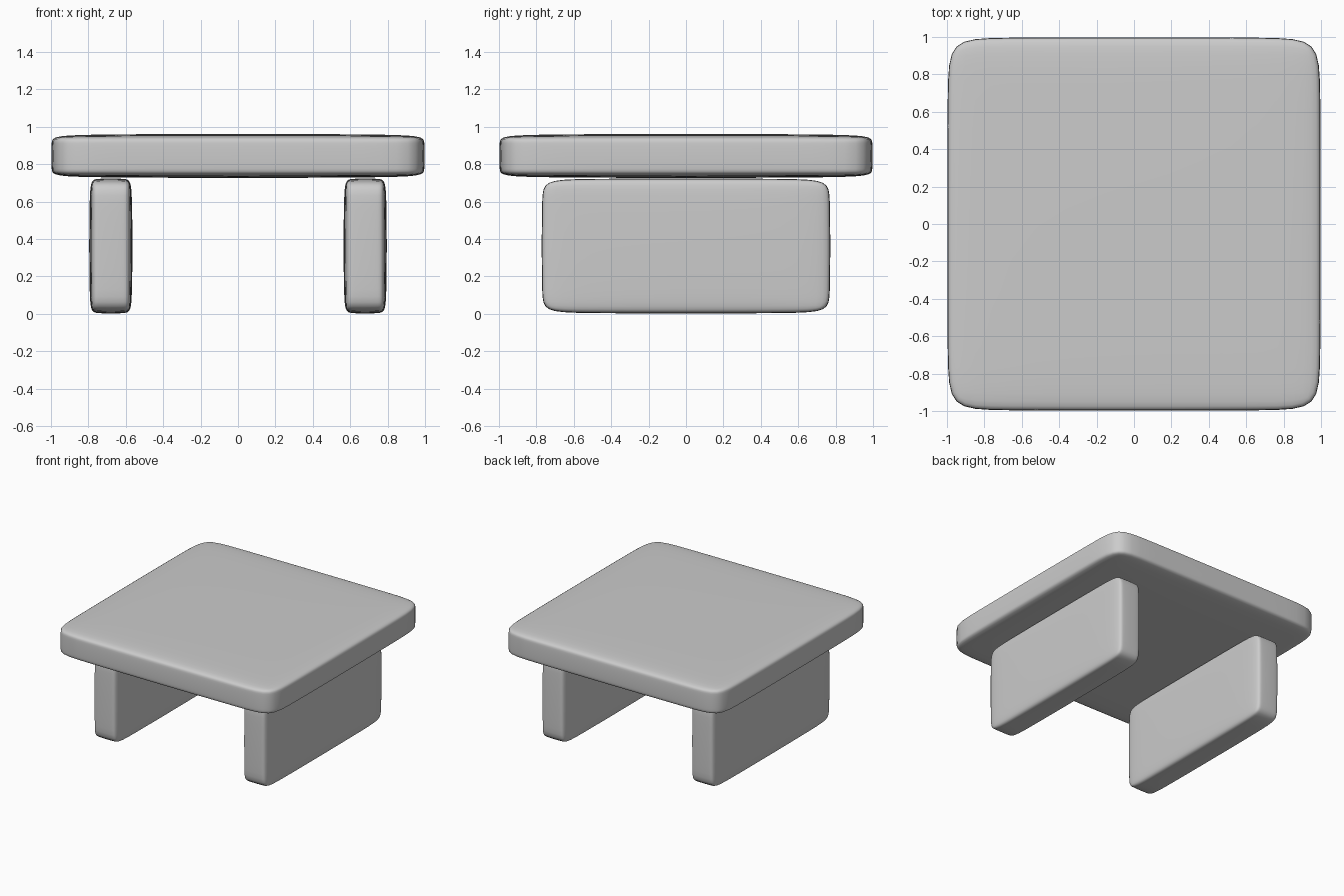
import bpy

if "Cube" in bpy.data.objects:
    bpy.data.objects.remove(bpy.data.objects["Cube"])


def soft_slab(name, lo, hi, edge=0.02):
    """Box between two corners, with chamfered edges softened by subdivision."""
    centre = [(a + b) / 2 for a, b in zip(lo, hi)]
    bpy.ops.mesh.primitive_cube_add(size=1, location=centre)
    ob = bpy.context.object
    ob.name = name
    ob.scale = [b - a for a, b in zip(lo, hi)]
    bpy.ops.object.transform_apply(location=False, rotation=False, scale=True)
    bevel = ob.modifiers.new("edge_chamfer", 'BEVEL')
    bevel.width = edge
    bevel.segments = 1
    soften = ob.modifiers.new("soften", 'SUBSURF')
    soften.levels = soften.render_levels = 3
    bpy.ops.object.shade_smooth()
    return ob


# Square table top
soft_slab("table_top", (-1, -1, 0.725), (1, 1, 0.963))

# Two slab legs, one on each side
for side, name in ((-1, "left_leg"), (1, "right_leg")):
    x = side * 0.68
    soft_slab(name, (x - 0.117, -0.773, 0), (x + 0.117, 0.773, 0.725))
